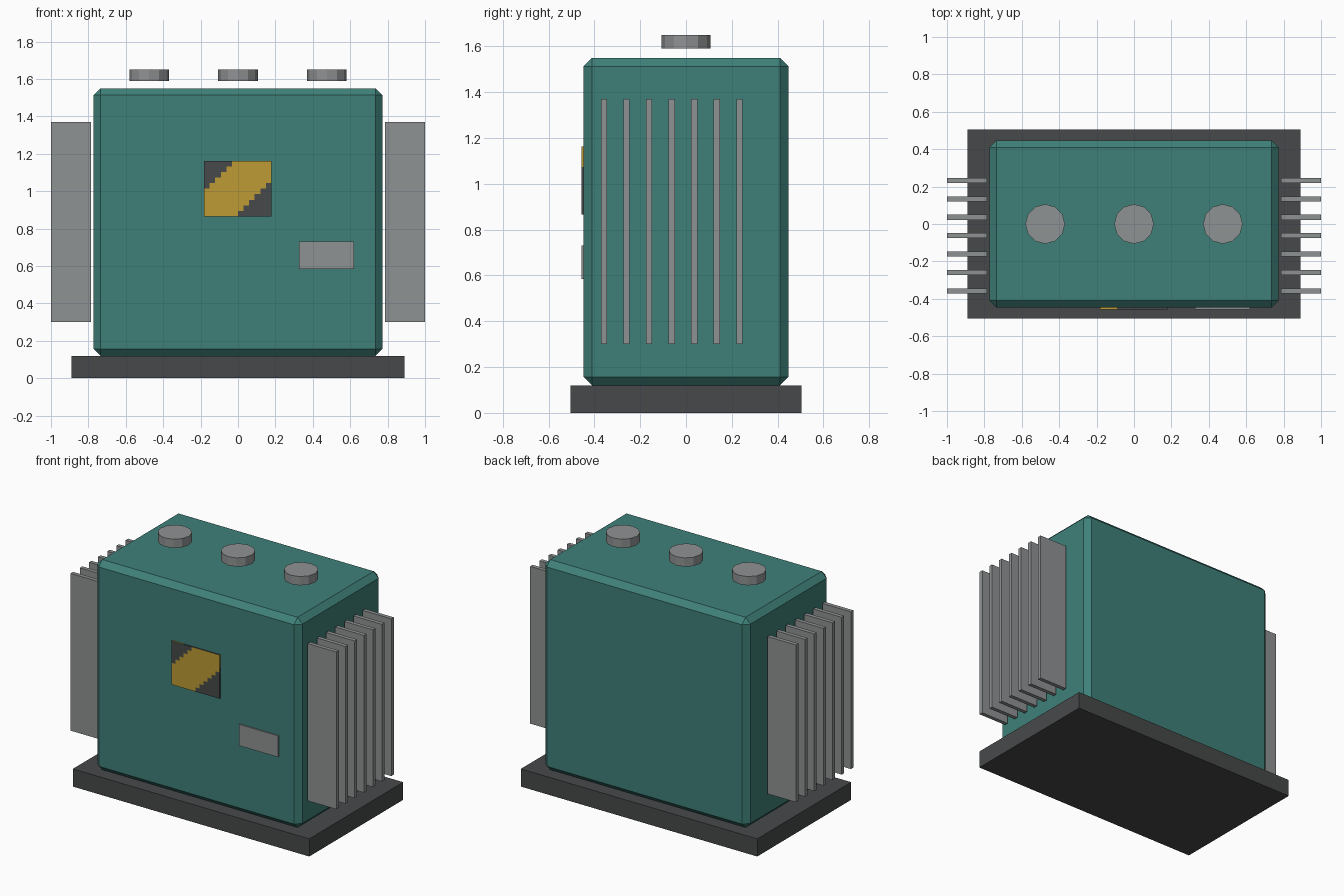
import bpy, bmesh, math
from mathutils import Matrix

if "Cube" in bpy.data.objects:
    bpy.data.objects.remove(bpy.data.objects["Cube"])


def material(name, rgb):
    m = bpy.data.materials.new(name)
    lin = [(c / 255 / 12.92) if c < 11 else ((c / 255 + 0.055) / 1.055) ** 2.4 for c in rgb]
    m.diffuse_color = (*lin, 1)
    m.use_nodes = True
    m.node_tree.nodes["Principled BSDF"].inputs["Base Color"].default_value = m.diffuse_color
    return m


TEAL = material("teal_paint", (63, 128, 121))
GREY = material("grey_metal", (143, 146, 147))
DARK = material("dark_grey", (71, 73, 74))
YELLOW = material("warning_yellow", (189, 155, 53))


def finish(name, bm, *mats):
    mesh = bpy.data.meshes.new(name)
    bmesh.ops.recalc_face_normals(bm, faces=bm.faces)
    bm.to_mesh(mesh)
    bm.free()
    for m in mats:
        mesh.materials.append(m)
    obj = bpy.data.objects.new(name, mesh)
    bpy.context.collection.objects.link(obj)
    return obj


def box(name, lo, hi, mat, bevel=0):
    bm = bmesh.new()
    mid = [(a + b) / 2 for a, b in zip(lo, hi)]
    size = [b - a for a, b in zip(lo, hi)]
    bmesh.ops.create_cube(bm, size=1, matrix=Matrix.Translation(mid) @ Matrix.Diagonal((*size, 1)))
    if bevel:
        bmesh.ops.bevel(bm, geom=bm.edges[:], offset=bevel, segments=1, affect='EDGES')
    return finish(name, bm, mat)


# Plinth and chamfered tank
box("base_slab", (-0.89, -0.505, 0), (0.89, 0.505, 0.12), DARK)
box("tank_body", (-0.772, -0.447, 0.12), (0.772, 0.447, 1.55), TEAL, bevel=0.037)

# Cooling fins on both sides
for side, label in ((-1, "left"), (1, "right")):
    xs = sorted((side * 0.785, side * 1.0))
    for i in range(7):
        y = -0.358 + i * 0.0985
        box(f"{label}_fin_{i + 1}", (xs[0], y - 0.0135, 0.30), (xs[1], y + 0.0135, 1.37), GREY)

# Round caps hovering just over the lid
for i, x in enumerate((-0.475, 0, 0.475)):
    bm = bmesh.new()
    bmesh.ops.create_cone(bm, cap_ends=True, segments=12, radius1=0.106, radius2=0.106,
                          depth=0.06, matrix=Matrix.Translation((x, 0, 1.62)))
    finish(f"top_cap_{i + 1}", bm, GREY)

# Name plate
box("name_plate", (0.325, -0.456, 0.585), (0.62, -0.447, 0.73), GREY)

# Warning sign: thin plate with a stepped diagonal yellow band
X0, Z1, W, H, COLS, ROWS = -0.182, 1.162, 0.362, 0.297, 12, 10
bm = bmesh.new()
place = (Matrix.Translation((X0 + W / 2, -0.456, Z1 - H / 2))
         @ Matrix.Rotation(math.pi / 2, 4, 'X') @ Matrix.Diagonal((W / 2, H / 2, 1, 1)))
bmesh.ops.create_grid(bm, x_segments=COLS, y_segments=ROWS, size=1, matrix=place)
geo = bmesh.ops.extrude_face_region(bm, geom=bm.faces[:], use_keep_orig=True)["geom"]
bmesh.ops.translate(bm, vec=(0, 0.009, 0), verts=[g for g in geo if isinstance(g, bmesh.types.BMVert)])
bmesh.ops.recalc_face_normals(bm, faces=bm.faces)
for f in bm.faces:
    c = f.calc_center_median()
    if abs(f.normal.y) > 0.5:
        step = int((c.x - X0) / W * COLS) + int((Z1 - c.z) / H * ROWS)
        f.material_index = int(5 <= step <= 14)
    elif f.normal.z > 0.5:
        f.material_index = int(c.x < -0.08)
    elif f.normal.x > 0.5:
        f.material_index = int(c.z > 1.08)
finish("warning_sign", bm, DARK, YELLOW)
